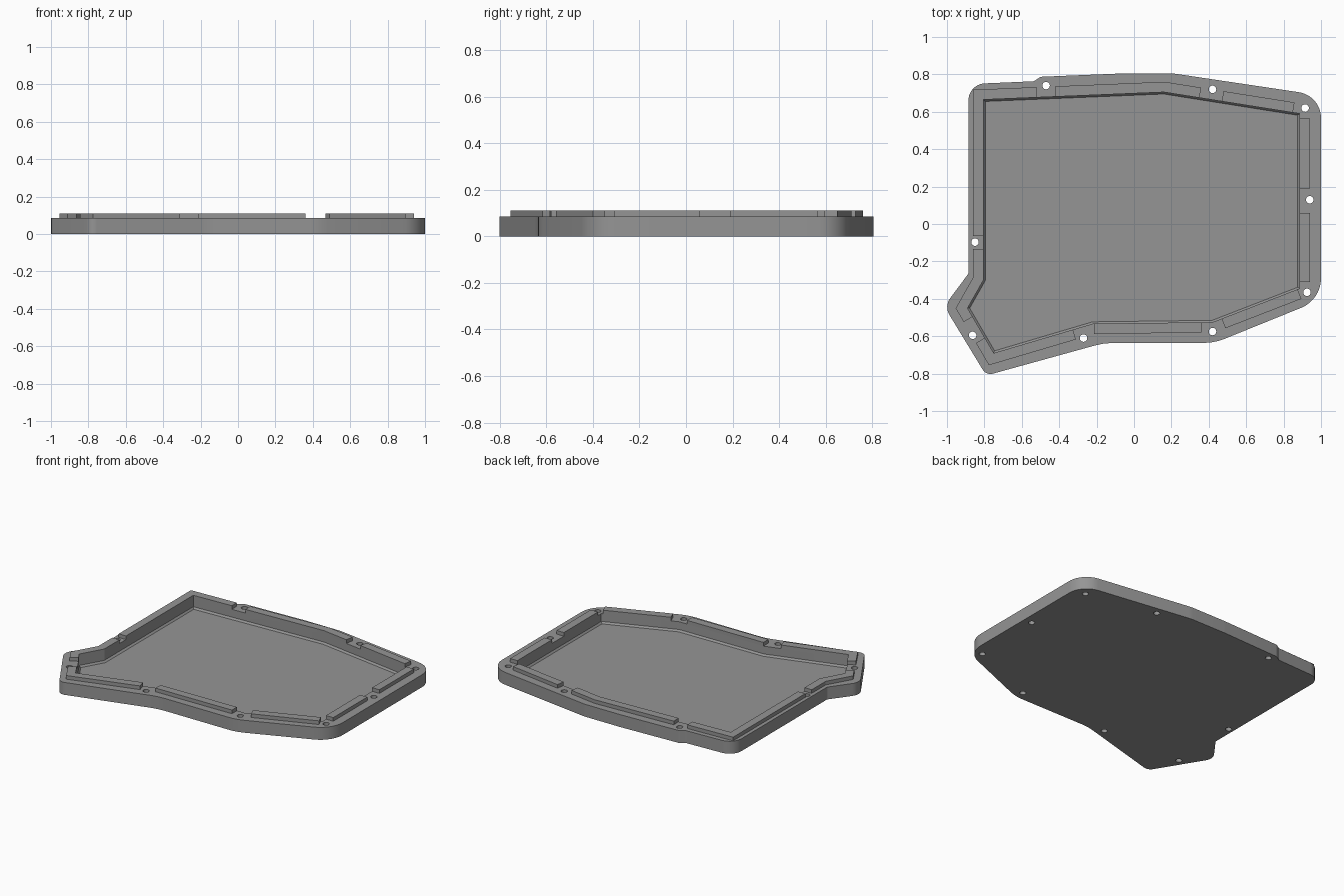
import bpy, bmesh, math
from mathutils import Vector

if "Cube" in bpy.data.objects:
    bpy.data.objects.remove(bpy.data.objects["Cube"])

RIM, TOP, FLOOR = 0.085, 0.11, 0.02
RIDGE_W = 0.055

grey = bpy.data.materials.new("mid_grey")
grey.diffuse_color = (0.3, 0.3, 0.3, 1)
grey.use_nodes = True
grey.node_tree.nodes["Principled BSDF"].inputs["Base Color"].default_value = grey.diffuse_color


def rounded(corners, step=math.radians(8)):
    """Round each (x, y, radius) corner of a counter-clockwise outline."""
    pts, n = [], len(corners)
    for i, (x, y, r) in enumerate(corners):
        p = Vector((x, y))
        a = (Vector(corners[i - 1][:2]) - p).normalized()
        b = (Vector(corners[(i + 1) % n][:2]) - p).normalized()
        if r == 0:
            pts.append(p)
            continue
        half = a.angle(b) / 2
        centre = p + (a + b).normalized() * r / math.sin(half)
        start = p + a * r / math.tan(half) - centre
        turn = math.pi - 2 * half
        if a.x * b.y - a.y * b.x > 0:      # concave corner turns the other way
            turn = -turn
        k = max(2, round(abs(turn) / step))
        for j in range(k + 1):
            t = turn * j / k
            c, s = math.cos(t), math.sin(t)
            pts.append(centre + Vector((start.x * c - start.y * s,
                                        start.x * s + start.y * c)))
    return pts


def offset(pts, d, closed=True):
    """Move an outline outwards by d with mitred corners."""
    out, n = [], len(pts)
    for i, p in enumerate(pts):
        e = []
        if closed or i > 0:
            e.append((p - pts[i - 1]).normalized())
        if closed or i < n - 1:
            e.append((pts[(i + 1) % n] - p).normalized())
        ns = [Vector((v.y, -v.x)) for v in e]
        m = sum(ns, Vector((0, 0))).normalized()
        out.append(p + m * d / m.dot(ns[0]))
    return out


def loft(name, layers):
    """Closed solid through a stack of (outline, z) layers."""
    bm = bmesh.new()
    rings = [[bm.verts.new((p.x, p.y, z)) for p in o] for o, z in layers]
    n = len(rings[0])
    for lo, hi in zip(rings, rings[1:]):
        for i in range(n):
            j = (i + 1) % n
            bm.faces.new((lo[i], lo[j], hi[j], hi[i]))
    bm.faces.new(rings[0][::-1])
    bm.faces.new(rings[-1])
    bmesh.ops.recalc_face_normals(bm, faces=bm.faces)
    me = bpy.data.meshes.new(name)
    bm.to_mesh(me)
    bm.free()
    me.materials.append(grey)
    ob = bpy.data.objects.new(name, me)
    bpy.context.collection.objects.link(ob)
    return ob


def cut(target, cutter):
    """Subtract a helper solid, then discard it."""
    cutter.hide_render = True
    mod = target.modifiers.new("cut", 'BOOLEAN')
    mod.operation, mod.solver, mod.object = 'DIFFERENCE', 'EXACT', cutter
    bpy.context.view_layer.objects.active = target
    bpy.ops.object.modifier_apply(modifier=mod.name)
    bpy.data.objects.remove(cutter)


def smooth(ob):
    bpy.ops.object.select_all(action='DESELECT')
    ob.select_set(True)
    bpy.context.view_layer.objects.active = ob
    bpy.ops.object.shade_smooth_by_angle(angle=math.radians(25))


# Tray body
outline = rounded([
    (-0.885, 0.748, 0.09), (-0.885, -0.265, 0.02), (-1.015, -0.44, 0.08),
    (-0.79, -0.81, 0.05), (-0.16, -0.636, 0.35), (0.43, -0.636, 0.3),
    (1.0, -0.405, 0.17), (1.0, 0.687, 0.14), (0.21, 0.805, 0.2),
    (-0.06, 0.805, 0.2), (-0.50, 0.787, 0.03), (-0.535, 0.763, 0.015)])
tray = loft("tray", [(outline, 0), (outline, RIM)])

# Cavity with a small bevel around the floor
cavity = [Vector(p) for p in (
    (-0.805, 0.665), (-0.805, -0.30), (-0.89, -0.45), (-0.75, -0.69),
    (-0.22, -0.533), (0.42, -0.525), (0.885, -0.345), (0.885, 0.59), (0.16, 0.705))]
cut(tray, loft("cavity_cutter", [(offset(cavity, -0.01), FLOOR),
                                 (cavity, FLOOR + 0.012), (cavity, 0.2)]))

# Screw holes through the rim
for x, y in ((-0.47, 0.74), (0.42, 0.72), (0.915, 0.62), (0.94, 0.13), (0.925, -0.365),
             (0.42, -0.575), (-0.27, -0.61), (-0.85, -0.595), (-0.85, -0.097)):
    if (x, y) == (-0.85, -0.595):
        x = -0.863
    circle = [Vector((x + 0.02 * math.cos(a), y + 0.02 * math.sin(a)))
              for a in (math.tau * i / 24 for i in range(24))]
    cut(tray, loft("hole_cutter", [(circle, -0.1), (circle, 0.2)]))
smooth(tray)


def on_edge(p, i):
    """Closest point on cavity edge i."""
    a, b = cavity[i], cavity[(i + 1) % len(cavity)]
    d = (b - a).normalized()
    return a + d * (Vector(p) - a).dot(d)


# Raised locating ridges: start point, its edge, corners passed, end point, its edge
ridges = [
    ((-0.52, 0.68), 8, [0], (-0.805, -0.065), 0),
    ((-0.805, -0.135), 0, [1, 2], (-0.87, -0.50), 2),
    ((-0.80, -0.61), 2, [3, 4], (-0.325, -0.57), 3),
    ((-0.215, -0.535), 4, [], (0.36, -0.525), 4),
    ((0.47, -0.51), 5, [], (0.875, -0.35), 5),
    ((0.885, -0.31), 6, [], (0.885, 0.06), 6),
    ((0.885, 0.19), 6, [], (0.885, 0.565), 6),
    ((0.85, 0.6), 7, [], (0.47, 0.655), 7),
    ((0.35, 0.675), 7, [8], (-0.42, 0.68), 8)]
for start, e0, corners, end, e1 in ridges:
    corners = [c for c in corners if c != e1 + 1]
    inner = [on_edge(start, e0)] + [cavity[c] for c in corners] + [on_edge(end, e1)]
    band = inner[::-1] + offset(inner, RIDGE_W, closed=False)
    smooth(loft("locating_ridge", [(band, RIM), (band, TOP)]))
